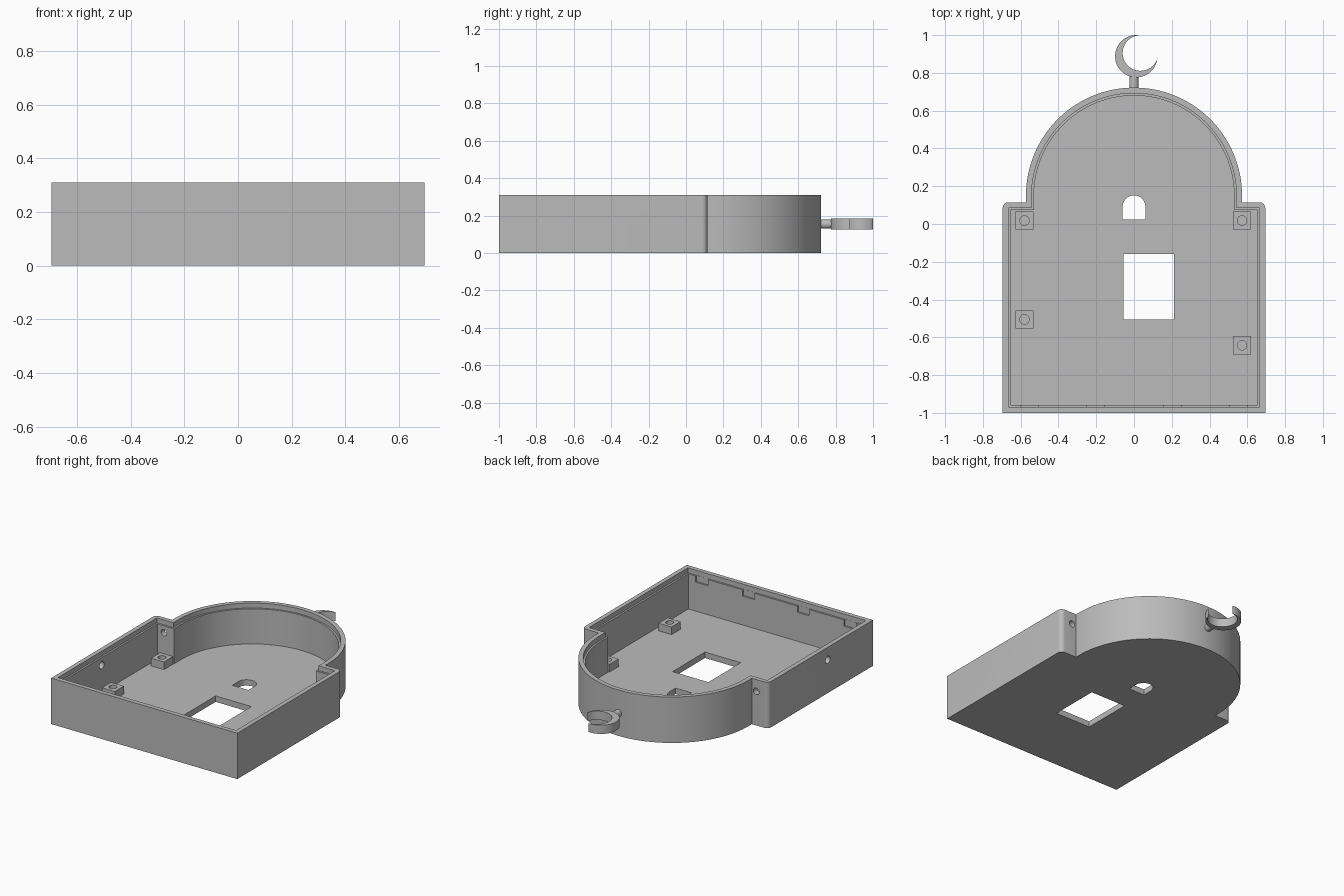
import bpy, bmesh
from math import sin, cos, pi
from mathutils import Matrix

if "Cube" in bpy.data.objects:
    bpy.data.objects.remove(bpy.data.objects["Cube"])

grey = bpy.data.materials.new("plain grey")
grey.use_nodes = True
grey.diffuse_color = (0.5, 0.5, 0.5, 1)
grey.node_tree.nodes["Principled BSDF"].inputs["Base Color"].default_value = (0.5, 0.5, 0.5, 1)

H = 0.31          # case height
FLOOR = 0.04      # floor thickness
AXES = {
    "z": Matrix.Identity(4),
    "x": Matrix(((0, 0, 1, 0), (1, 0, 0, 0), (0, 1, 0, 0), (0, 0, 0, 1))),
    "y": Matrix(((1, 0, 0, 0), (0, 0, -1, 0), (0, 1, 0, 0), (0, 0, 0, 1))),
}


def prism(name, points, low, high, axis="z"):
    """Extrude a flat outline from low to high along an axis."""
    bm = bmesh.new()
    face = bm.faces.new([bm.verts.new((u, v, low)) for u, v in points])
    ext = bmesh.ops.extrude_face_region(bm, geom=[face])
    top = [g for g in ext["geom"] if isinstance(g, bmesh.types.BMVert)]
    bmesh.ops.translate(bm, verts=top, vec=(0, 0, high - low))
    bm.transform(AXES[axis])
    bmesh.ops.recalc_face_normals(bm, faces=bm.faces)
    mesh = bpy.data.meshes.new(name)
    bm.to_mesh(mesh)
    bm.free()
    mesh.materials.append(grey)
    obj = bpy.data.objects.new(name, mesh)
    bpy.context.collection.objects.link(obj)
    return obj


def arc(cx, cy, r, a0, a1, n):
    return [(cx + r * cos(a0 + (a1 - a0) * i / n), cy + r * sin(a0 + (a1 - a0) * i / n))
            for i in range(n + 1)]


def circle(cx, cy, r, n=32):
    return arc(cx, cy, r, 0, 2 * pi, n)[:-1]


def rect(x0, x1, y0, y1):
    return [(x0, y0), (x1, y0), (x1, y1), (x0, y1)]


def slot(x0, x1, y0, y1, r):
    """Rectangle with rounded corners."""
    pts = []
    for i, (x, y) in enumerate([(x1 - r, y1 - r), (x0 + r, y1 - r), (x0 + r, y0 + r), (x1 - r, y0 + r)]):
        pts += arc(x, y, r, i * pi / 2, (i + 1) * pi / 2, 10)
    clean = [p for i, p in enumerate(pts) if abs(p[0] - pts[i - 1][0]) + abs(p[1] - pts[i - 1][1]) > 1e-4]
    return clean


def cut(obj, cutters):
    """Subtract each cutter, bake the result and delete the cutters."""
    for c in cutters:
        c.hide_render = True
        mod = obj.modifiers.new("cut", "BOOLEAN")
        mod.operation = "DIFFERENCE"
        mod.solver = "EXACT"
        mod.object = c
        bpy.context.view_layer.update()
        dg = bpy.context.evaluated_depsgraph_get()
        baked = bpy.data.meshes.new_from_object(obj.evaluated_get(dg))
        obj.modifiers.clear()
        obj.data = baked
        bpy.data.objects.remove(c)


def smooth(obj):
    bpy.ops.object.select_all(action="DESELECT")
    obj.select_set(True)
    bpy.context.view_layer.objects.active = obj
    bpy.ops.object.shade_smooth_by_angle(angle=0.5)


def outline(d):
    """Case outline moved inwards by d: square base, shoulders and round dome."""
    w, r, shoulder, dome = 0.695 - d, 0.03 - d, 0.115 - d, 0.572 - d
    corner = arc(w - r, shoulder - r, r, 0, pi / 2, 6) if r > 0.001 else [(w, shoulder)]
    right = [(w, -1 + d)] + corner + [(dome, shoulder)]
    left = [(-x, y) for x, y in reversed(right)]
    return right + arc(0, 0.15, dome, 0, pi, 64) + left


# Case: solid block, hollow, and a stepped lip for a lid
case = prism("case", outline(0), 0, H)
cutters = [
    prism("hollow", outline(0.042), FLOOR, H + 0.1),
    prism("lid_recess", outline(0.03), H - 0.033, H + 0.1),
    # Floor openings
    prism("square_opening", rect(-0.055, 0.212, -0.505, -0.16), -0.1, 0.1),
    prism("arched_opening", [(-0.06, 0.025), (0.06, 0.025)] + arc(0, 0.092, 0.06, 0, pi, 20), -0.1, 0.1),
    # Side wall openings and cable holes
    prism("right_slot", slot(-0.95, -0.685, 0.08, 0.222, 0.068), 0.6, 0.8, "x"),
    prism("left_slot", slot(-0.938, -0.6, 0.07, 0.27, 0.099), -0.8, -0.6, "x"),
    prism("right_hole", circle(-0.645, 0.228, 0.025), 0.6, 0.8, "x"),
    prism("left_hole", circle(-0.52, 0.225, 0.025), -0.8, -0.6, "x"),
]
for s in (-1, 1):
    # Shoulder holes (outline is in x and z, depth runs along -y)
    cutters.append(prism("shoulder_hole", circle(s * 0.605, 0.23, 0.022), -0.2, -0.04, "y"))
    # Lid catch notches in the front wall
    for a, b in ((0.16, 0.248), (0.508, 0.6)):
        x0, x1 = sorted((s * a, s * b))
        cutters.append(prism("notch", rect(x0, x1, -0.969, -0.94), 0.235, 0.285))
cut(case, cutters)
smooth(case)

# Mounting posts with screw holes
for i, (x, y) in enumerate([(-0.58, 0.018), (0.572, 0.018), (-0.58, -0.505), (0.572, -0.642)]):
    h = 0.048
    post = prism(f"mounting_post_{i + 1}", rect(x - h, x + h, y - h, y + h), FLOOR - 0.005, 0.092)
    cut(post, [prism("screw_hole", circle(x, y, 0.025), FLOOR, 0.2)])
    smooth(post)

# Crescent finial on a short round stem
stem = prism("finial_stem", circle(0, 0.154, 0.024), -0.785, -0.7, "y")
smooth(stem)
crescent = prism("crescent", circle(0.012, 0.888, 0.112, 64), 0.125, 0.184)
cut(crescent, [prism("crescent_cutter", circle(0.034, 0.905, 0.094, 64), 0, 0.3)])
smooth(crescent)
